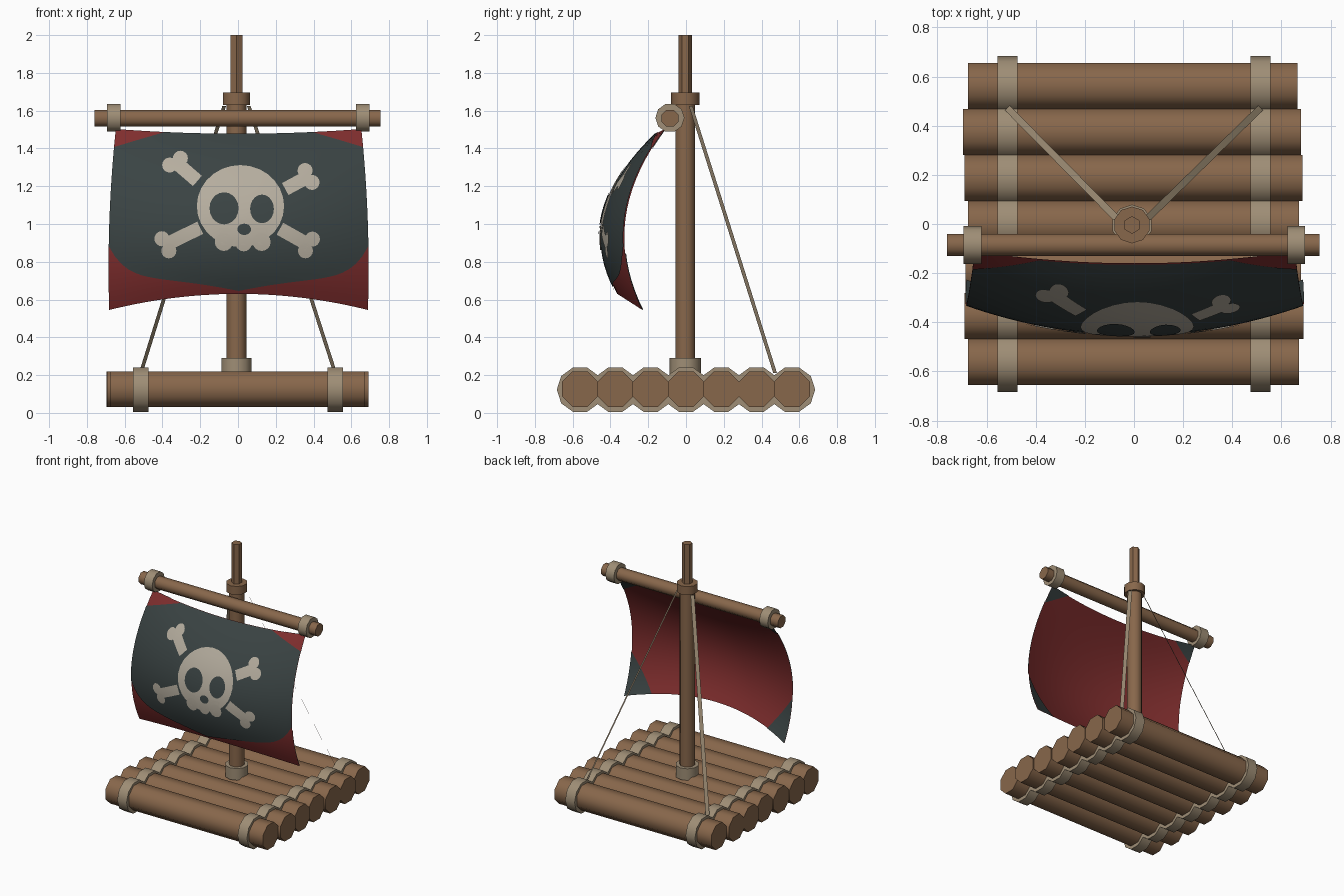
import bpy, bmesh, math
from mathutils import Vector

if "Cube" in bpy.data.objects:
    bpy.data.objects.remove(bpy.data.objects["Cube"])


def material(name, rgb):
    m = bpy.data.materials.new(name)
    m.diffuse_color = (*rgb, 1)
    m.use_nodes = True
    m.node_tree.nodes["Principled BSDF"].inputs["Base Color"].default_value = m.diffuse_color
    return m


WOOD = material("wood", (0.245, 0.135, 0.070))
ROPE = material("rope", (0.345, 0.270, 0.180))
BONE = material("bone_paint", (0.465, 0.420, 0.345))
DARK = material("dark_cloth", (0.042, 0.056, 0.056))
RED = material("red_cloth", (0.215, 0.027, 0.027))


def finish(name, bm, mat, angle=50):
    me = bpy.data.meshes.new(name)
    bm.to_mesh(me)
    bm.free()
    me.materials.append(mat)
    ob = bpy.data.objects.new(name, me)
    bpy.context.collection.objects.link(ob)
    bpy.ops.object.select_all(action='DESELECT')
    ob.select_set(True)
    bpy.context.view_layer.objects.active = ob
    bpy.ops.object.shade_smooth_by_angle(angle=math.radians(angle))
    return ob


def rod(name, a, b, radius, sides, mat, turn=0.0):
    """Closed prism from a to b."""
    a, b = Vector(a), Vector(b)
    bm = bmesh.new()
    bmesh.ops.create_cone(bm, cap_ends=True, segments=sides, radius1=radius,
                          radius2=radius, depth=(b - a).length)
    for v in bm.verts:
        x, y, z = v.co
        c, s = math.cos(turn), math.sin(turn)
        v.co = (c * x - s * y, s * x + c * y, z)
    rot = (b - a).to_track_quat('Z', 'Y').to_matrix()
    for v in bm.verts:
        v.co = rot @ v.co + (a + b) / 2
    return finish(name, bm, mat)


# Deck: seven logs, each wrapped by two rope bands
ENDS = [(-.675, .672), (-.69, .69), (-.685, .68), (-.675, .672),
        (-.69, .685), (-.695, .68), (-.675, .665)]
for i, (x0, x1) in enumerate(ENDS):
    y = (i - 3) * 0.187
    rod(f"deck_log_{i + 1}", (x0, y, .126), (x1, y, .126), .102, 8, WOOD, math.pi / 8)
    for side, x in (("left", -.515), ("right", .515)):
        rod(f"deck_rope_{side}_{i + 1}", (x - .04, y, .123), (x + .04, y, .123),
            .123, 10, ROPE, math.pi / 2)

# Mast, its collars and the thin top pole
MX, MY = -.008, -.004
rod("mast", (MX, MY, .15), (MX, MY, 1.65), .056, 8, WOOD, math.pi / 8)
rod("mast_foot_rope", (MX, MY, .2), (MX, MY, .29), .083, 10, ROPE)
rod("mast_cap", (MX, MY, 1.63), (MX, MY, 1.695), .075, 10, WOOD)
rod("top_pole", (MX, MY, 1.65), (MX, MY, 2.0), .036, 6, WOOD)

# Yard with rope wraps
rod("yard", (-.76, -.085, 1.56), (.755, -.085, 1.56), .048, 8, WOOD, math.pi / 8)
for side, x in (("left", -.657), ("right", .66)):
    rod(f"yard_rope_{side}", (x - .036, -.085, 1.562), (x + .036, -.085, 1.562),
        .077, 10, ROPE, math.pi / 2)

# Flat rope stays from the mast head to the deck
for side, s in (("left", -1), ("right", 1)):
    top, low = Vector((s * .065 + MX, .025, 1.625)), Vector((s * .515, .472, .21))
    w = Vector((.7071, -.7071 * s, 0)) * .014
    bm = bmesh.new()
    bm.faces.new([bm.verts.new(p) for p in (top - w, top + w, low + w, low - w)])
    finish(f"stay_{side}", bm, ROPE)


# Sail surface: u runs across (-1..1), v runs down (0..1)
def half_width(v):
    return .65 + .1 * v - .065 * v * v


def sail(u, v, off):
    mid = -.447 + .68 * (v - .65) ** 2
    edge = -.327 + .6 * (v - .6) ** 2
    return (.003 + u * half_width(v), mid + (edge - mid) * u * u - off,
            1.478 - .848 * v + u * u * (.025 - .11 * v))


def on_sail(x, z, off):
    v = .5
    for _ in range(6):
        u = (x - .003) / half_width(v)
        v = (1.478 + .025 * u * u - z) / (.848 + .11 * u * u)
    return sail(u, v, off)


def grid(bm, point, nu, nv):
    rows = [[bm.verts.new(point(i / nu, j / nv)) for i in range(nu + 1)]
            for j in range(nv + 1)]
    for j in range(nv):
        for i in range(nu):
            bm.faces.new((rows[j][i], rows[j + 1][i], rows[j + 1][i + 1], rows[j][i + 1]))


def patch(name, u0, u1, top, bottom, off, mat, nu=40, nv=18):
    def point(a, b):
        u = u0 + (u1 - u0) * a
        t = top(abs(u))
        return sail(u, t + (bottom(abs(u)) - t) * b, off)
    bm = bmesh.new()
    grid(bm, point, nu, nv)
    finish(name, bm, mat)


# Red lining, dark face in front of it, dark corners showing at the back
patch("sail_lining", -1, 1, lambda u: 0, lambda u: 1, 0, RED)
patch("sail_face", -1, 1, lambda u: max(0, u - .6) * .25,
      lambda u: .982 - .17 * u - .165 * u ** 8, .006, DARK)
for side, s in (("left", -1), ("right", 1)):
    patch(f"back_lower_corner_{side}", s * .72, s,
          lambda u: 1 - (u - .72) * 1.15, lambda u: 1, -.005, DARK, 6, 6)
    patch(f"back_upper_corner_{side}", s * .75, s,
          lambda u: 0, lambda u: (u - .75) * .45, -.005, DARK, 6, 4)


# Painted plates that follow the sail
def disc(bm, cx, cz, rx, rz, off=.011, rings=5, n=28):
    loops = [[bm.verts.new(on_sail(cx + rx * r / rings * math.cos(k * math.tau / n),
                                   cz + rz * r / rings * math.sin(k * math.tau / n), off))
              for k in range(n)] for r in range(1, rings + 1)]
    bm.faces.new(loops[0])
    for p, q in zip(loops, loops[1:]):
        for k in range(n):
            m = (k + 1) % n
            bm.faces.new((p[k], q[k], q[m], p[m]))


def strip(bm, a, b, width, off=.011):
    dx, dz = b[0] - a[0], b[1] - a[1]
    k = width / math.hypot(dx, dz)
    grid(bm, lambda s, t: on_sail(a[0] + dx * s - dz * k * (t - .5),
                                  a[1] + dz * s + dx * k * (t - .5), off), 6, 3)


# Skull: dome, jaw and three rounded teeth
bm = bmesh.new()
disc(bm, .013, 1.095, .231, .217)
strip(bm, (-.10, .935), (.155, .935), .09)
for x, z, r in ((-.075, .905, .048), (.03, .898, .043), (.125, .905, .048)):
    disc(bm, x, z, r, r, rings=2, n=16)
finish("skull", bm, BONE)

# Eye sockets and nose
bm = bmesh.new()
for x, z, rx, rz in ((-.074, 1.083, .077, .085), (.127, 1.08, .063, .076),
                     (.033, .972, .036, .03)):
    disc(bm, x, z, rx, rz, .016, 3, 20)
finish("skull_hollows", bm, DARK)

# Crossed bones: two knuckles and a shaft toward the skull
BONES = {"upper_left": ((-.362, 1.312), (-.305, 1.348), (-.215, 1.228)),
         "upper_right": ((.355, 1.283), (.392, 1.22), (.25, 1.185)),
         "lower_left": ((-.403, .922), (-.366, .858), (-.20, .98)),
         "lower_right": ((.394, .92), (.357, .858), (.222, .975))}
for name, (k1, k2, end) in BONES.items():
    bm = bmesh.new()
    for x, z in (k1, k2):
        disc(bm, x, z, .04, .04, rings=2, n=16)
    strip(bm, ((k1[0] + k2[0]) / 2, (k1[1] + k2[1]) / 2), end, .072)
    finish(f"bone_{name}", bm, BONE)
